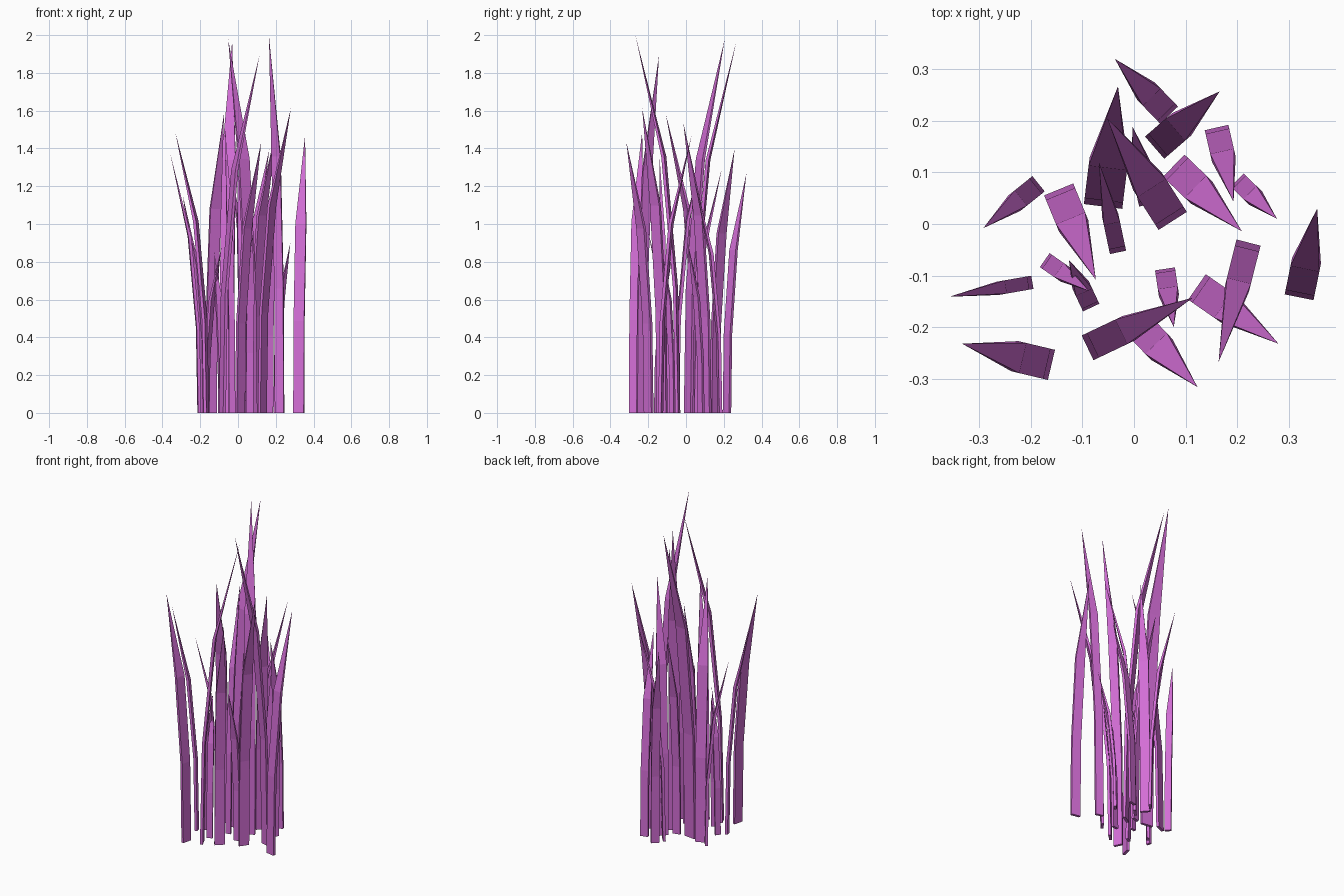
import bpy
import bmesh
from mathutils import Vector

default_cube = bpy.data.objects.get("Cube")
if default_cube:
    bpy.data.objects.remove(default_cube, do_unlink=True)

# One flat colour for the whole clump
purple = bpy.data.materials.new("orchid_purple")
purple.use_nodes = True
colour = (0.65, 0.155, 0.67, 1)
purple.diffuse_color = colour
shader = purple.node_tree.nodes["Principled BSDF"]
shader.inputs["Base Color"].default_value = colour
shader.inputs["Roughness"].default_value = 0.9

THICKNESS = 0.016
HEIGHT_PER_LEAN = 8.38
# Cross-sections up a blade: (share of the height, share of the lean)
SECTIONS = [(0, 0), (0.33, 0.05), (0.68, 0.32)]


def make_blade(name, root, tip, width):
    """Flat strip that bends from its root towards a pointed tip."""
    root, tip = Vector(root), Vector(tip)
    lean = tip - root
    height = min(lean.length * HEIGHT_PER_LEAN, 2)
    forward = lean.normalized()
    side = Vector((-forward.y, forward.x)) * width / 2

    bm = bmesh.new()
    rings = []
    for up, along in SECTIONS:
        back = root + lean * along
        front = back + forward * THICKNESS
        corners = [back - side, front - side, front + side, back + side]
        rings.append([bm.verts.new((c.x, c.y, height * up)) for c in corners])

    # Closed bottom, straight walls, then the pointed end
    bm.faces.new(rings[0])
    for low, high in zip(rings, rings[1:]):
        for i in range(4):
            j = (i + 1) % 4
            bm.faces.new((low[i], low[j], high[j], high[i]))
    point = bm.verts.new((tip.x, tip.y, height))
    for i in range(4):
        bm.faces.new((rings[-1][i], rings[-1][(i + 1) % 4], point))
    bmesh.ops.recalc_face_normals(bm, faces=bm.faces)

    mesh = bpy.data.meshes.new(name)
    bm.to_mesh(mesh)
    bm.free()
    mesh.materials.append(purple)
    blade = bpy.data.objects.new(name, mesh)
    bpy.context.collection.objects.link(blade)
    return blade


# Blades by area of the clump: root, tip, width
back_blades = [
    ((.068, .211), (-.037, .32), .048),
    ((.04, .148), (.166, .257), .057),
    ((-.06, .034), (-.031, .267), .075),
    ((.075, .006), (-.052, .205), .065),
    ((.032, .039), (-.003, .189), .045),
    ((-.031, -.055), (-.068, .12), .032),
]
left_blades = [
    ((.077, .113), (.209, -.014), .06),
    ((.16, .187), (.193, .043), .047),
    ((.2, .085), (.277, .01), .036),
    ((.222, -.036), (.164, -.267), .048),
    ((.32, -.142), (.355, .03), .057),
]
front_blades = [
    ((.122, -.122), (.28, -.232), .06),
    ((.005, -.192), (.123, -.316), .058),
    ((-.09, -.24), (.114, -.143), .053),
    ((.06, -.087), (.077, -.2), .039),
]
right_blades = [
    ((-.16, -.273), (-.333, -.232), .06),
    ((-.197, -.113), (-.358, -.141), .026),
    ((-.185, .078), (-.292, -.008), .038),
    ((-.146, .067), (-.074, -.108), .061),
    ((-.173, -.07), (-.087, -.13), .033),
    ((-.083, -.162), (-.126, -.07), .035),
]

groups = {
    "back": back_blades,
    "left": left_blades,
    "front": front_blades,
    "right": right_blades,
}
for area, blades in groups.items():
    for number, (root, tip, width) in enumerate(blades, start=1):
        make_blade(f"{area}_grass_blade_{number}", root, tip, width)
